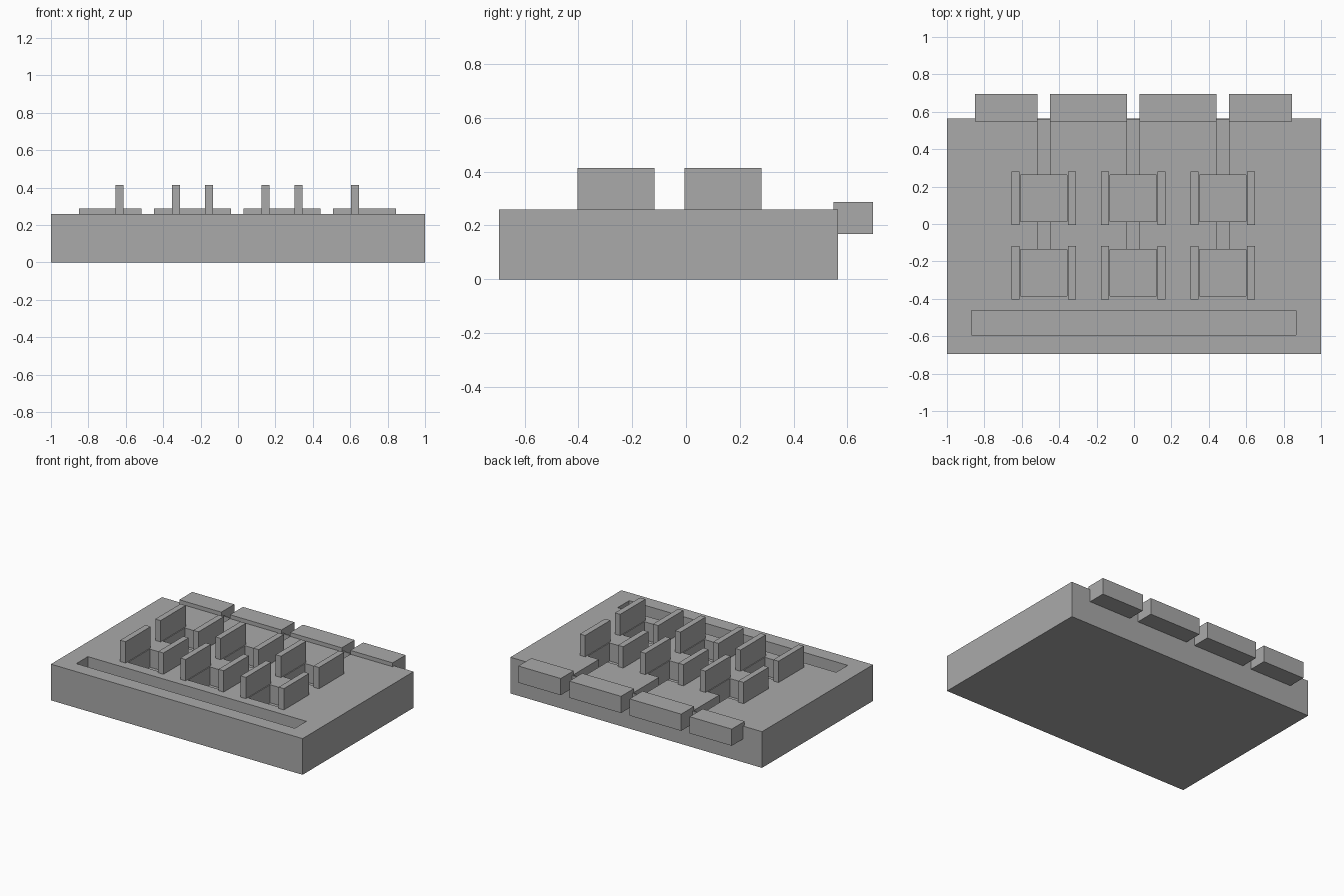
import bpy
from mathutils import Vector

cube = bpy.data.objects.get("Cube")
if cube:
    bpy.data.objects.remove(cube, do_unlink=True)

grey = bpy.data.materials.new("plain_grey")
grey.use_nodes = True
grey.diffuse_color = (0.4, 0.4, 0.4, 1)
bsdf = next(n for n in grey.node_tree.nodes if n.type == 'BSDF_PRINCIPLED')
bsdf.inputs["Base Color"].default_value = grey.diffuse_color


def box(name, x, y, z):
    """Box spanning the given (low, high) ranges."""
    low, high = (Vector(v) for v in zip(x, y, z))
    bpy.ops.mesh.primitive_cube_add(size=1)
    ob = bpy.context.object
    ob.name = name
    for v in ob.data.vertices:
        v.co = (low + high) / 2 + v.co * (high - low)
    ob.data.materials.append(grey)
    return ob


def cut(target, x, y, depth):
    """Sink a rectangular pocket into the top of the target."""
    cutter = box("cutter", x, y, (TOP - depth, TOP + 0.1))
    cutter.hide_render = True
    mod = target.modifiers.new("pocket", 'BOOLEAN')
    mod.operation = 'DIFFERENCE'
    mod.solver = 'EXACT'
    mod.object = cutter
    bpy.context.view_layer.objects.active = target
    bpy.ops.object.modifier_apply(modifier=mod.name)
    bpy.data.objects.remove(cutter, do_unlink=True)


TOP = 0.26
COLUMNS = (-0.482, -0.004, 0.475)
ROWS = (-0.26, 0.138)

# Base slab with the long front slot
base = box("base_slab", (-1, 1), (-0.695, 0.565), (0, TOP))
cut(base, (-0.87, 0.867), (-0.593, -0.462), 0.13)

# Square pockets, linking channels and upright side plates
for x in COLUMNS:
    for y in ROWS:
        cut(base, (x - 0.124, x + 0.124), (y - 0.124, y + 0.124), 0.13)
        for side in (-1, 1):
            cx = x + side * 0.151
            box("side_plate", (cx - 0.021, cx + 0.021),
                (y - 0.143, y + 0.143), (TOP - 0.001, 0.413))
    channel = (x - 0.034, x + 0.034)
    cut(base, channel, (ROWS[0] + 0.1, ROWS[1] - 0.1), 0.06)
    cut(base, channel, (ROWS[1] + 0.1, 0.556), 0.06)

# Row of blocks along the back edge, with gaps at the channels
edges = [-0.85]
for x in COLUMNS:
    edges += [x - 0.034, x + 0.034]
edges.append(0.846)
for left, right in zip(edges[::2], edges[1::2]):
    box("back_block", (left, right), (0.548, 0.695), (0.168, 0.288))
